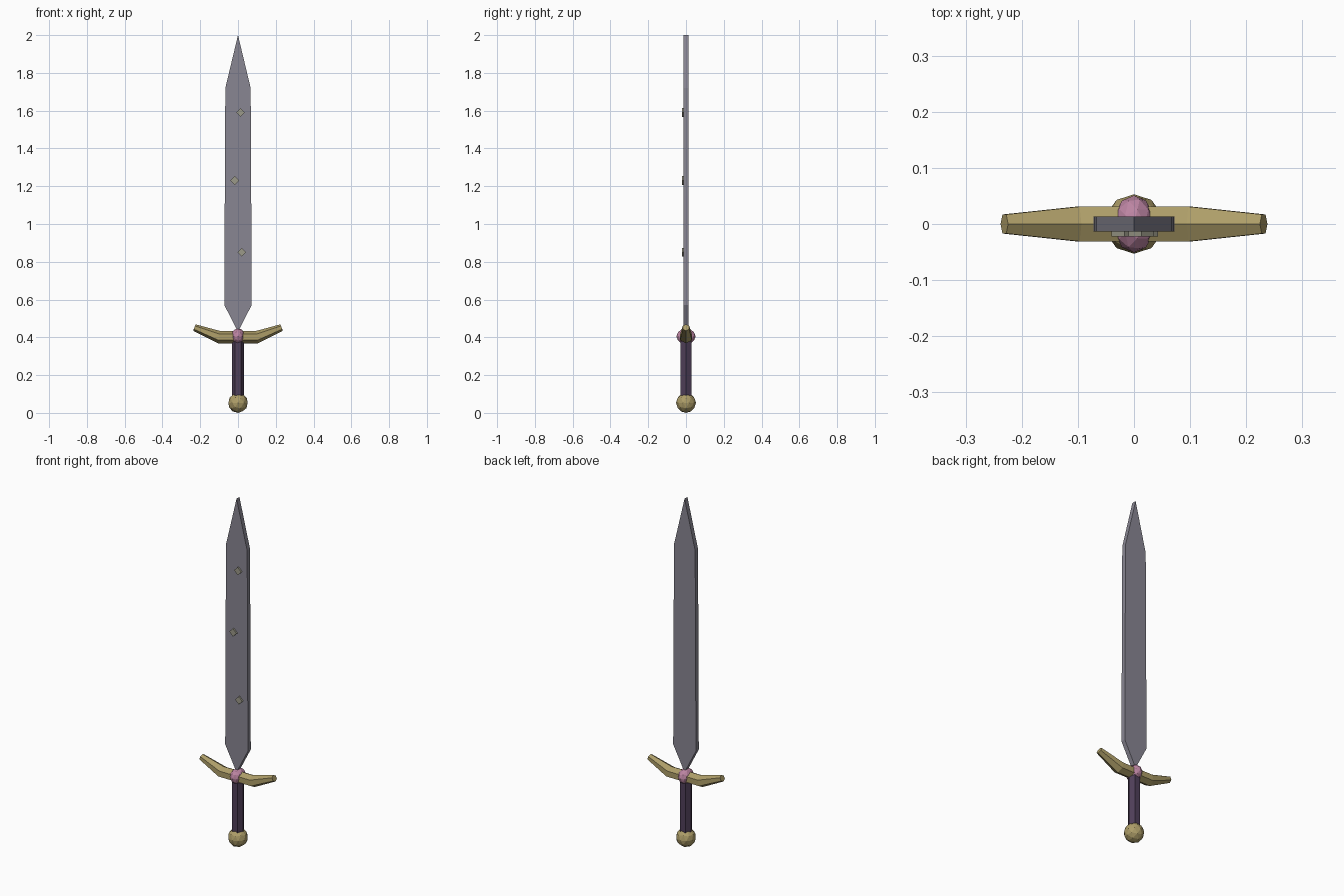
import bpy, bmesh, math
from mathutils import Matrix

if "Cube" in bpy.data.objects:
    bpy.data.objects.remove(bpy.data.objects["Cube"])


def material(name, rgb):
    m = bpy.data.materials.new(name)
    m.diffuse_color = (*rgb, 1)
    m.use_nodes = True
    m.node_tree.nodes["Principled BSDF"].inputs["Base Color"].default_value = m.diffuse_color
    return m


steel = material("steel", (0.25, 0.24, 0.29))
gold = material("gold", (0.42, 0.34, 0.14))
pink = material("pink", (0.50, 0.23, 0.36))
grip = material("grip", (0.08, 0.05, 0.10))
stud = material("stud", (0.33, 0.32, 0.25))


def finish(bm, name, mat):
    bmesh.ops.recalc_face_normals(bm, faces=bm.faces)
    mesh = bpy.data.meshes.new(name)
    bm.to_mesh(mesh)
    bm.free()
    mesh.materials.append(mat)
    ob = bpy.data.objects.new(name, mesh)
    bpy.context.collection.objects.link(ob)
    return ob


def plate(name, outline, y0, y1, mat):
    """Extrude an (x, z) outline from y0 to y1."""
    bm = bmesh.new()
    face = bm.faces.new([bm.verts.new((x, y0, z)) for x, z in outline])
    ext = bmesh.ops.extrude_face_region(bm, geom=[face])
    verts = [v for v in ext["geom"] if isinstance(v, bmesh.types.BMVert)]
    bmesh.ops.translate(bm, verts=verts, vec=(0, y1 - y0, 0))
    return finish(bm, name, mat)


def ball(name, z, radii, mat):
    bm = bmesh.new()
    bmesh.ops.create_icosphere(bm, subdivisions=2, radius=1)
    bmesh.ops.transform(bm, verts=bm.verts,
                        matrix=Matrix.Translation((0, 0, z)) @ Matrix.Diagonal((*radii, 1)))
    return finish(bm, name, mat)


# Blade: flat plate, pointed at both ends
side = [(0.072, 0.57), (0.07, 1.15), (0.067, 1.72)]
outline = [(0, 0.43)] + side + [(0, 2.0)] + [(-x, z) for x, z in reversed(side)]
plate("blade", outline, -0.013, 0.013, steel)

# Diamond studs on the front of the blade
r = 0.023
for i, (x, z) in enumerate([(0.02, 0.85), (-0.017, 1.23), (0.013, 1.59)]):
    plate(f"stud_{i + 1}", [(x, z - r), (x + r, z), (x, z + r), (x - r, z)],
          -0.022, -0.012, stud)

# Guard: six-sided bar with upswept, tapered ends (x, z, half depth, half height, tilt)
half = [(0.10, 0.401, 0.031, 0.033, 11), (0.231, 0.452, 0.017, 0.018, 22)]
stations = [(-x, z, a, b, -t) for x, z, a, b, t in reversed(half)] + half
bm = bmesh.new()
rings = []
for x, z, a, b, tilt in stations:
    t = math.radians(tilt)
    ring = []
    for k in range(6):
        ang = math.radians(90 + 60 * k)
        y, h = a * math.cos(ang) / math.cos(math.pi / 6), b * math.sin(ang)
        ring.append(bm.verts.new((x - h * math.sin(t), y, z + h * math.cos(t))))
    rings.append(ring)
for p, q in zip(rings, rings[1:]):
    for k in range(6):
        j = (k + 1) % 6
        bm.faces.new((p[k], p[j], q[j], q[k]))
bm.faces.new(rings[0])
bm.faces.new(rings[-1])
finish(bm, "guard", gold)

# Gem in the middle of the guard
ball("guard_gem", 0.405, (0.037, 0.051, 0.043), pink)

# Handle: hexagonal prism
bm = bmesh.new()
bmesh.ops.create_cone(bm, cap_ends=True, segments=6, radius1=0.033, radius2=0.033, depth=0.32,
                      matrix=Matrix.Translation((0, 0, 0.23)) @ Matrix.Rotation(math.pi / 6, 4, 'Z'))
# Keep two corners on the x axis
if max(v.co.x for v in bm.verts) < 0.032:
    bmesh.ops.rotate(bm, verts=bm.verts, cent=(0, 0, 0),
                     matrix=Matrix.Rotation(math.pi / 6, 3, 'Z'))
finish(bm, "handle", grip)

# Pommel
ball("pommel", 0.053, (0.053, 0.053, 0.053), gold)
